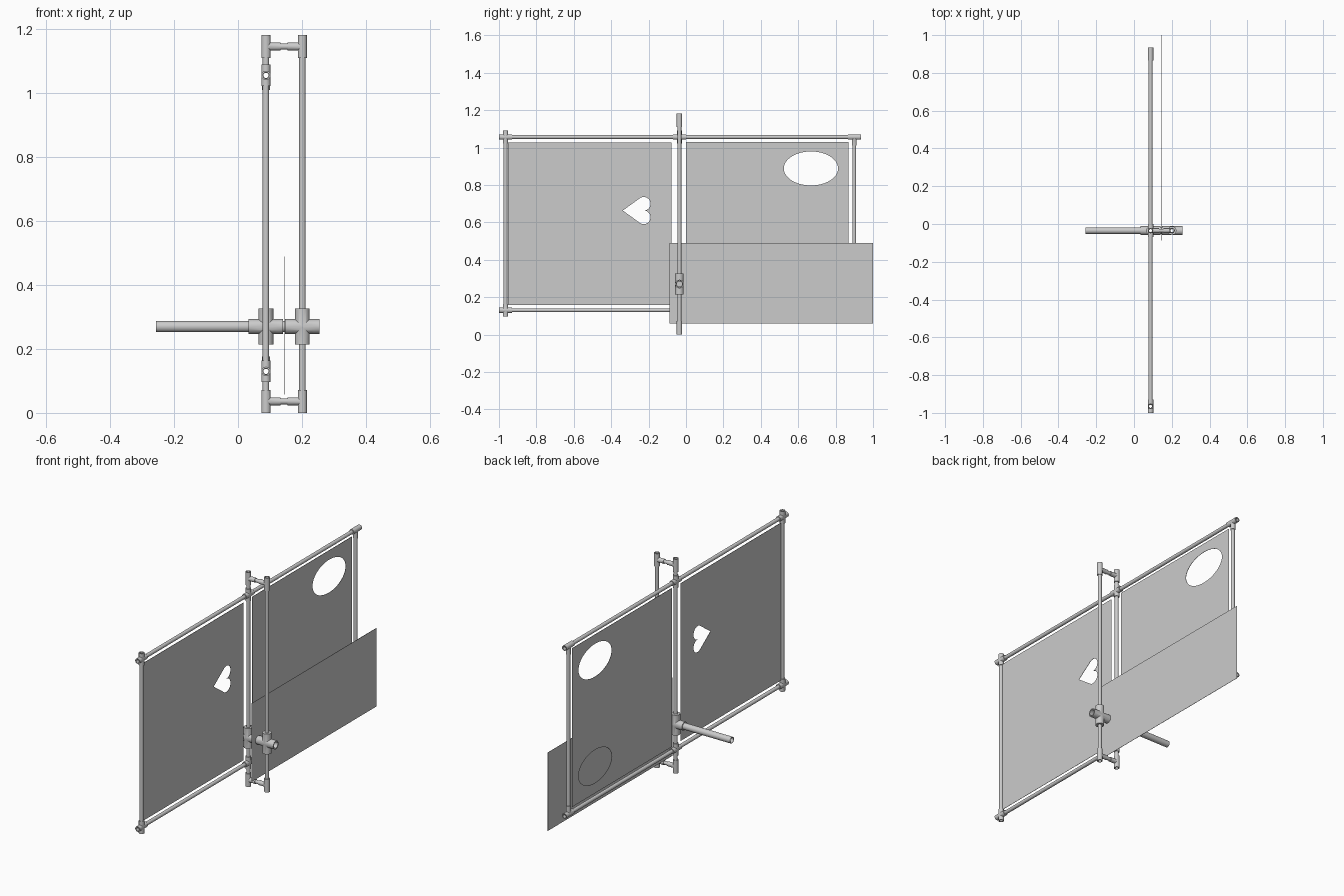
import bpy, bmesh, math
from mathutils import Vector, Matrix

if "Cube" in bpy.data.objects:
    bpy.data.objects.remove(bpy.data.objects["Cube"])

X1, X2, YC = 0.0875, 0.2015, -0.035      # post positions
YL, YR = -0.965, 0.90                    # outer ends of the gate
ZB, ZT, ZH = 0.13, 1.056, 0.27           # lower rail, upper rail, handle
Z0, Z1 = 0.036, 1.146                    # end tees of the posts
N = 32
AX = {'x': Vector((1, 0, 0)), 'y': Vector((0, 1, 0)), 'z': Vector((0, 0, 1))}


def finish(name, bm):
    bmesh.ops.recalc_face_normals(bm, faces=bm.faces)
    me = bpy.data.meshes.new(name)
    bm.to_mesh(me)
    bm.free()
    ob = bpy.data.objects.new(name, me)
    bpy.context.collection.objects.link(ob)
    return ob


def activate(ob):
    bpy.ops.object.select_all(action='DESELECT')
    ob.select_set(True)
    bpy.context.view_layer.objects.active = ob


def frame(p, q):
    return (q - p).to_track_quat('Z', 'Y').to_matrix().to_4x4()


def rod(name, p, q, r):
    bm = bmesh.new()
    bmesh.ops.create_cone(bm, cap_ends=True, segments=N, radius1=r, radius2=r,
                          depth=(q - p).length,
                          matrix=Matrix.Translation((p + q) / 2) @ frame(p, q))
    return finish(name, bm)


def pipe(name, p, q, r=0.0102, wall=0.0022):
    # hollow pipe with open ends
    p, q = Vector(p), Vector(q)
    bm = bmesh.new()
    m = frame(p, q)
    rings = []
    for c, rad in ((p, r), (q, r), (q, r - wall), (p, r - wall)):
        rings.append([bm.verts.new(c + m @ Vector((rad * math.cos(2 * math.pi * i / N),
                                                  rad * math.sin(2 * math.pi * i / N), 0)))
                      for i in range(N)])
    for k in range(4):
        a, b = rings[k], rings[(k + 1) % 4]
        for i in range(N):
            j = (i + 1) % N
            bm.faces.new((a[i], a[j], b[j], b[i]))
    ob = finish(name, bm)
    activate(ob)
    bpy.ops.object.shade_smooth_by_angle(angle=math.radians(35))


def boolean(ob, tool, op):
    tool.hide_render = True
    mod = ob.modifiers.new(op, 'BOOLEAN')
    mod.operation, mod.object, mod.solver = op, tool, 'EXACT'
    activate(ob)
    bpy.ops.object.modifier_apply(modifier=mod.name)
    bpy.data.objects.remove(tool)


def fitting(name, c, arms):
    # arms: (axis, from, to, outer radius, bore radius)
    c = Vector(c)
    body, bores = None, []
    for ax, a, b, r, bore in arms:
        part = rod(name, c + AX[ax] * a, c + AX[ax] * b, r)
        if body is None:
            body = part
        else:
            boolean(body, part, 'UNION')
        ea = a * 1.2
        eb = b * 1.2
        bores.append(rod("bore", c + AX[ax] * ea, c + AX[ax] * eb, bore))
    for t in bores:
        boolean(body, t, 'DIFFERENCE')
    body.name = name
    activate(body)
    bpy.ops.object.shade_smooth_by_angle(angle=math.radians(35))


def through(ax, h=0.035, r=0.0145, bore=0.0095):
    return (ax, -h, h, r, bore)


def stem(ax, s):
    return (ax, 0, s * 0.046, 0.0125, 0.0092)


# end tees and short spacers joining the two posts
for z, tag in ((Z0, "bottom"), (Z1, "top")):
    fitting(f"{tag}_tee_inner", (X1, YC, z), [through('z', Z0), stem('x', 1)])
    fitting(f"{tag}_tee_outer", (X2, YC, z), [through('z', Z0), stem('x', -1)])
    pipe(f"{tag}_spacer", (X1 + 0.014, YC, z), (X2 - 0.014, YC, z), 0.0094)

# large handle crosses, handle bar and link
for x, tag in ((X1, "inner"), (X2, "outer")):
    fitting(f"handle_cross_{tag}", (x, YC, ZH),
            [through('x', 0.054, 0.0232, 0.017), through('z', 0.056, 0.0229, 0.0095)])
pipe("handle_bar", (-0.256, YC, ZH), (X1 - 0.028, YC, ZH), 0.0176, 0.003)
pipe("handle_link", (X1 + 0.028, YC, ZH), (X2 - 0.028, YC, ZH), 0.0176, 0.003)

# rail fittings and rails
for z, tag, s in ((ZB, "lower", 1), (ZT, "upper", -1)):
    for y, side in ((YL, "end"), (YC, "post")):
        fitting(f"{tag}_{side}_cross", (X1, y, z), [through('y'), through('z', 0.034, 0.0142, 0.0092)])
    fitting(f"{tag}_end_tee", (X1, YR, z), [through('y'), stem('z', s)])
    pipe(f"{tag}_rail_left", (X1, YL + 0.012, z), (X1, YC - 0.012, z))
    pipe(f"{tag}_rail_right", (X1, YC + 0.012, z), (X1, YR - 0.012, z))

# uprights, split where they enter fittings
for x, y, stops, tag in ((X1, YC, (Z0, ZB, ZH, ZT, Z1), "inner_post"),
                         (X2, YC, (Z0, ZH, Z1), "outer_post"),
                         (X1, YL, (ZB, ZT), "left_upright"),
                         (X1, YR, (ZB, ZT), "right_upright")):
    for i, (a, b) in enumerate(zip(stops, stops[1:])):
        pipe(f"{tag}_{i + 1}", (x, y, a + 0.012), (x, y, b - 0.012))


def panel(name, x, y0, y1, z0, z1, holes=()):
    cu = bpy.data.curves.new(name, 'CURVE')
    cu.dimensions, cu.fill_mode, cu.extrude = '2D', 'BOTH', 0.0008
    for pts in [[(y0, z0), (y1, z0), (y1, z1), (y0, z1)], *holes]:
        sp = cu.splines.new('POLY')
        sp.points.add(len(pts) - 1)
        for p, co in zip(sp.points, pts):
            p.co = (*co, 0, 1)
        sp.use_cyclic_u = True
    ob = bpy.data.objects.new(name, cu)
    bpy.context.collection.objects.link(ob)
    ob.location.x = x
    ob.rotation_euler = (math.pi / 2, 0, math.pi / 2)
    activate(ob)
    bpy.ops.object.convert(target='MESH')


def ellipse(cy, cz, a, b):
    return [(cy + a * math.cos(2 * math.pi * i / 48), cz + b * math.sin(2 * math.pi * i / 48))
            for i in range(48)]


# heart lying on its side: two tangent arcs and a point
hy, hz, hr = -0.226, 0.663, 0.0362
lobe = [(hy + hr * math.cos(t), hr + hr * math.sin(t))
        for t in (math.radians(-90 + 215.6 * i / 24) for i in range(25))]
heart = ([(y, hz + z) for y, z in lobe] + [(-0.338, hz)]
         + [(y, hz - z) for y, z in reversed(lobe[1:])])

panel("left_panel", X1, -0.952, -0.077, 0.158, 1.027, [heart])
panel("right_panel", X1, 0.0, 0.868, 0.155, 1.03,
      [ellipse(0.668, 0.888, 0.145, 0.091), ellipse(0.668, 0.303, 0.145, 0.091)])
panel("front_panel", 0.144, -0.088, 1.0, 0.058, 0.49)
